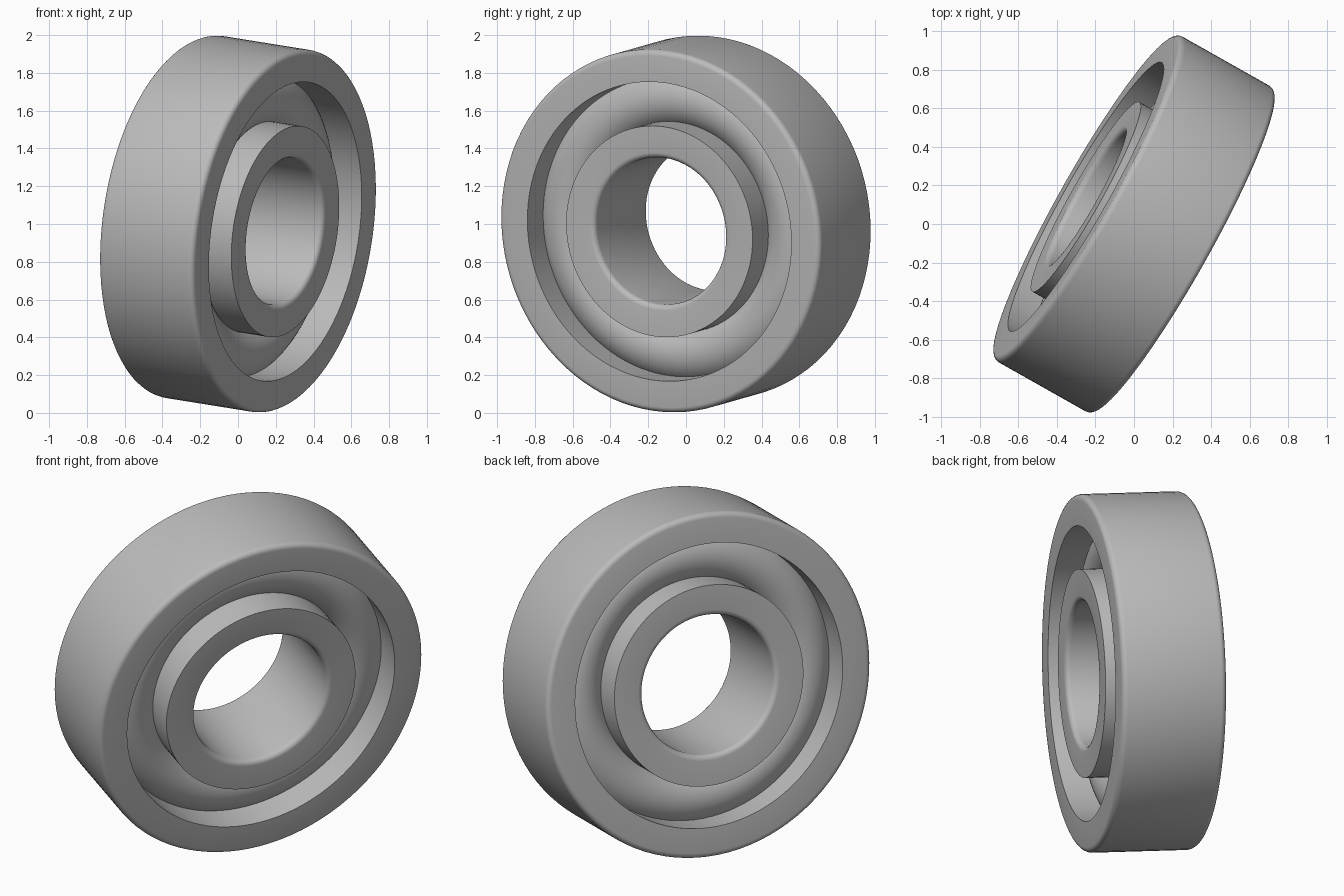
import bpy
import math
from mathutils import Vector

cube = bpy.data.objects.get("Cube")
if cube:
    bpy.data.objects.remove(cube, do_unlink=True)

SEGMENTS = 96
HALF = 0.29            # half the bearing width
BEVEL = 0.03
OUTER_R, RACE_OUT = 0.97, 0.80
RACE_IN, BORE_R = 0.565, 0.393
AXIS = Vector((0.863, -0.487, -0.138)).normalized()

steel = bpy.data.materials.new("steel_grey")
steel.use_nodes = True
colour = (0.5, 0.5, 0.5, 1)
steel.diffuse_color = colour
steel.node_tree.nodes["Principled BSDF"].inputs["Base Color"].default_value = colour


def fillet(r, z, start):
    """Quarter round of the bevel radius about (r, z)."""
    return [(r + BEVEL * math.cos(math.radians(start + 18 * i)),
             z + BEVEL * math.sin(math.radians(start + 18 * i))) for i in range(6)]


def lathe(name, profile):
    """Spin a closed (radius, height) profile into a ring on the tilted axis."""
    n = len(profile)
    verts, faces = [], []
    for s in range(SEGMENTS):
        a = 2 * math.pi * s / SEGMENTS
        verts += [(r * math.cos(a), r * math.sin(a), z) for r, z in profile]
        t = (s + 1) % SEGMENTS
        for i in range(n):
            j = (i + 1) % n
            faces.append((s * n + i, t * n + i, t * n + j, s * n + j))
    mesh = bpy.data.meshes.new(name)
    mesh.from_pydata(verts, [], faces)
    mesh.materials.append(steel)
    obj = bpy.data.objects.new(name, mesh)
    bpy.context.collection.objects.link(obj)
    obj.location = (0, 0, 1)
    obj.rotation_euler = AXIS.to_track_quat('Z', 'Y').to_euler()
    bpy.ops.object.select_all(action='DESELECT')
    obj.select_set(True)
    bpy.context.view_layer.objects.active = obj
    bpy.ops.object.shade_smooth_by_angle(angle=math.radians(35))
    return obj


# Outer ring, rounded on its outside rims
r, z = OUTER_R - BEVEL, HALF - BEVEL
lathe("outer_ring", [(RACE_OUT, -HALF)] + fillet(r, -z, -90)
      + fillet(r, z, 0) + [(RACE_OUT, HALF)])

# Inner ring, rounded on its bore rims
r = BORE_R + BEVEL
lathe("inner_ring", [(RACE_IN, -HALF), (RACE_IN, HALF)]
      + fillet(r, z, 90) + fillet(r, -z, 180))

# Bulging seal filling the gap between the rings
mid, tube = (RACE_OUT + RACE_IN) / 2, 0.167
lathe("seal", [(mid + tube * math.cos(2 * math.pi * i / 48),
                tube * math.sin(2 * math.pi * i / 48)) for i in range(48)])
